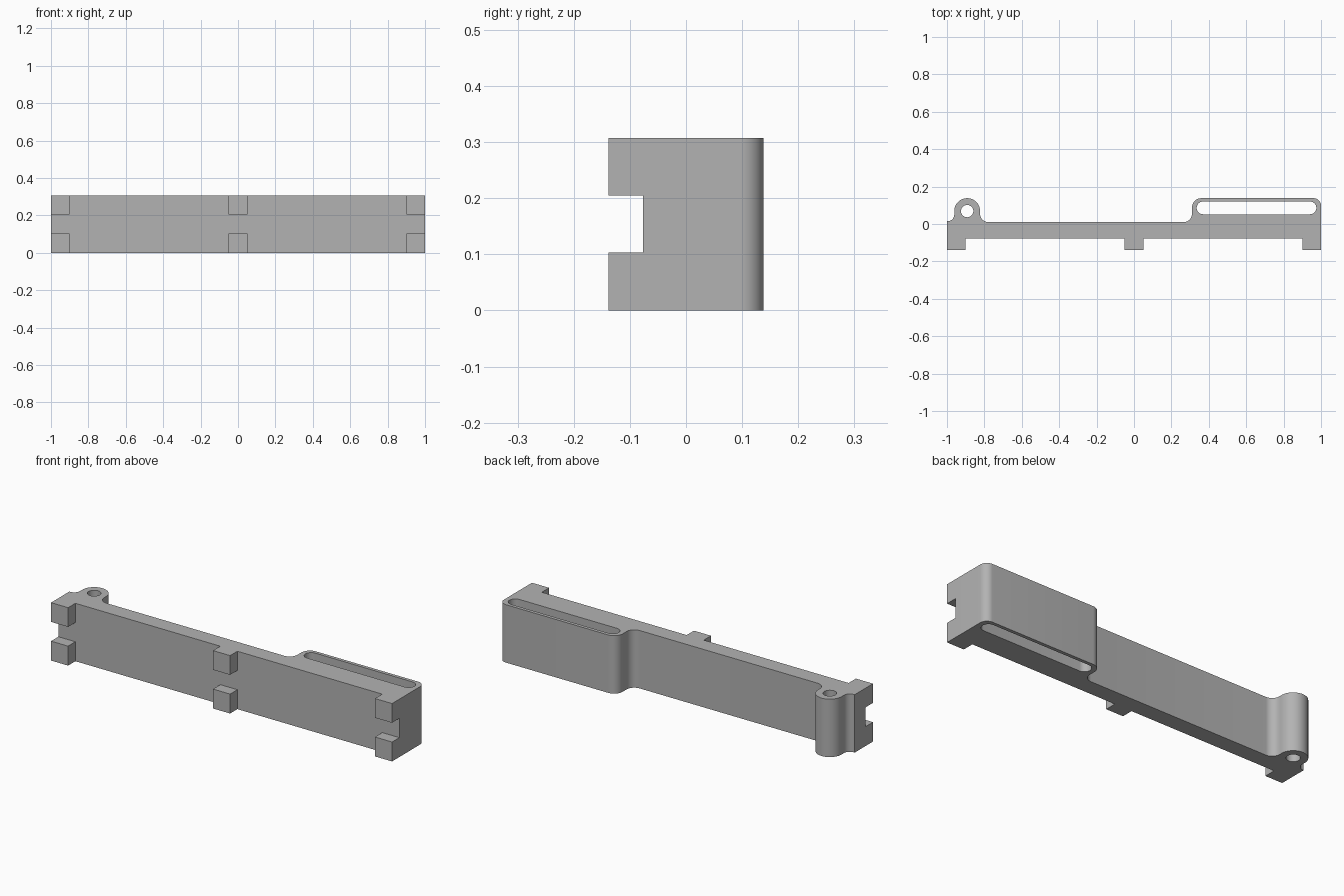
import bpy, bmesh, math
from mathutils import Vector

cube = bpy.data.objects.get("Cube")
if cube:
    bpy.data.objects.remove(cube, do_unlink=True)

HEIGHT = 0.307
BACK = 0.138      # rear-most surface
PLATE_BACK = 0.01
PLATE_FRONT = -0.077

grey = bpy.data.materials.new("plain_grey")
grey.use_nodes = True
colour = (0.45, 0.45, 0.45, 1)
grey.diffuse_color = colour
grey.node_tree.nodes["Principled BSDF"].inputs["Base Color"].default_value = colour


def arc(cx, cy, r, start, end, steps=12):
    """Points along an arc, angles in degrees."""
    angles = [math.radians(start + (end - start) * i / steps) for i in range(steps + 1)]
    return [(cx + r * math.cos(a), cy + r * math.sin(a)) for a in angles]


def extrude_profile(name, loops, z0, z1):
    """Fill an outline with its holes and extrude it upward."""
    bm = bmesh.new()
    for loop in loops:
        verts = [bm.verts.new((x, y, z0)) for x, y in loop]
        for a, b in zip(verts, verts[1:] + verts[:1]):
            bm.edges.new((a, b))
    bmesh.ops.triangle_fill(bm, use_beauty=True, edges=bm.edges[:], normal=(0, 0, 1))
    top = bmesh.ops.extrude_face_region(bm, geom=bm.faces[:], use_keep_orig=True)
    moved = [g for g in top["geom"] if isinstance(g, bmesh.types.BMVert)]
    bmesh.ops.translate(bm, verts=moved, vec=Vector((0, 0, z1 - z0)))
    bmesh.ops.recalc_face_normals(bm, faces=bm.faces[:])
    mesh = bpy.data.meshes.new(name)
    bm.to_mesh(mesh)
    bm.free()
    mesh.materials.append(grey)
    obj = bpy.data.objects.new(name, mesh)
    bpy.context.collection.objects.link(obj)
    bpy.ops.object.select_all(action="DESELECT")
    obj.select_set(True)
    bpy.context.view_layer.objects.active = obj
    bpy.ops.object.shade_smooth_by_angle(angle=math.radians(30))
    return obj


# Back plate outline with slotted box and round lug
lug_x, lug_y, lug_r = -0.892, 0.069, 0.069
fillet = 0.045
box_left = 0.31
outline = [(-1, PLATE_FRONT), (1, PLATE_FRONT)]
outline += arc(1 - 0.04, BACK - 0.04, 0.04, 0, 90)
outline += arc(box_left + 0.05, BACK - 0.05, 0.05, 90, 180)
outline += arc(box_left - fillet, PLATE_BACK + fillet, fillet, 0, -90)
outline += arc(lug_x + lug_r + fillet, PLATE_BACK + fillet, fillet, -90, -180)
outline += arc(lug_x, lug_y, lug_r, 0, 180, 32)
outline += arc(lug_x - lug_r - 0.035, 0.05, 0.035, 0, -90)
outline += [(-1, 0.015)]

# Round lug hole and long slot
lug_hole = arc(lug_x, lug_y, 0.033, 0, 360, 32)[:-1]
slot_y, slot_r = 0.086, 0.034
slot = arc(0.975 - slot_r, slot_y, slot_r, -90, 90, 16)
slot += arc(0.335 + slot_r, slot_y, slot_r, 90, 270, 16)
extrude_profile("back_plate", [outline, lug_hole, slot], 0, HEIGHT)

# Six front mounting blocks in two rows
for row, z0, z1 in (("lower", 0, 0.103), ("upper", 0.205, HEIGHT)):
    for place, x0 in (("right", -1), ("middle", -0.05), ("left", 0.9)):
        x1 = x0 + 0.1
        corners = [(x0, -BACK), (x1, -BACK), (x1, PLATE_FRONT), (x0, PLATE_FRONT)]
        extrude_profile(f"{row}_{place}_block", [corners], z0, z1)
